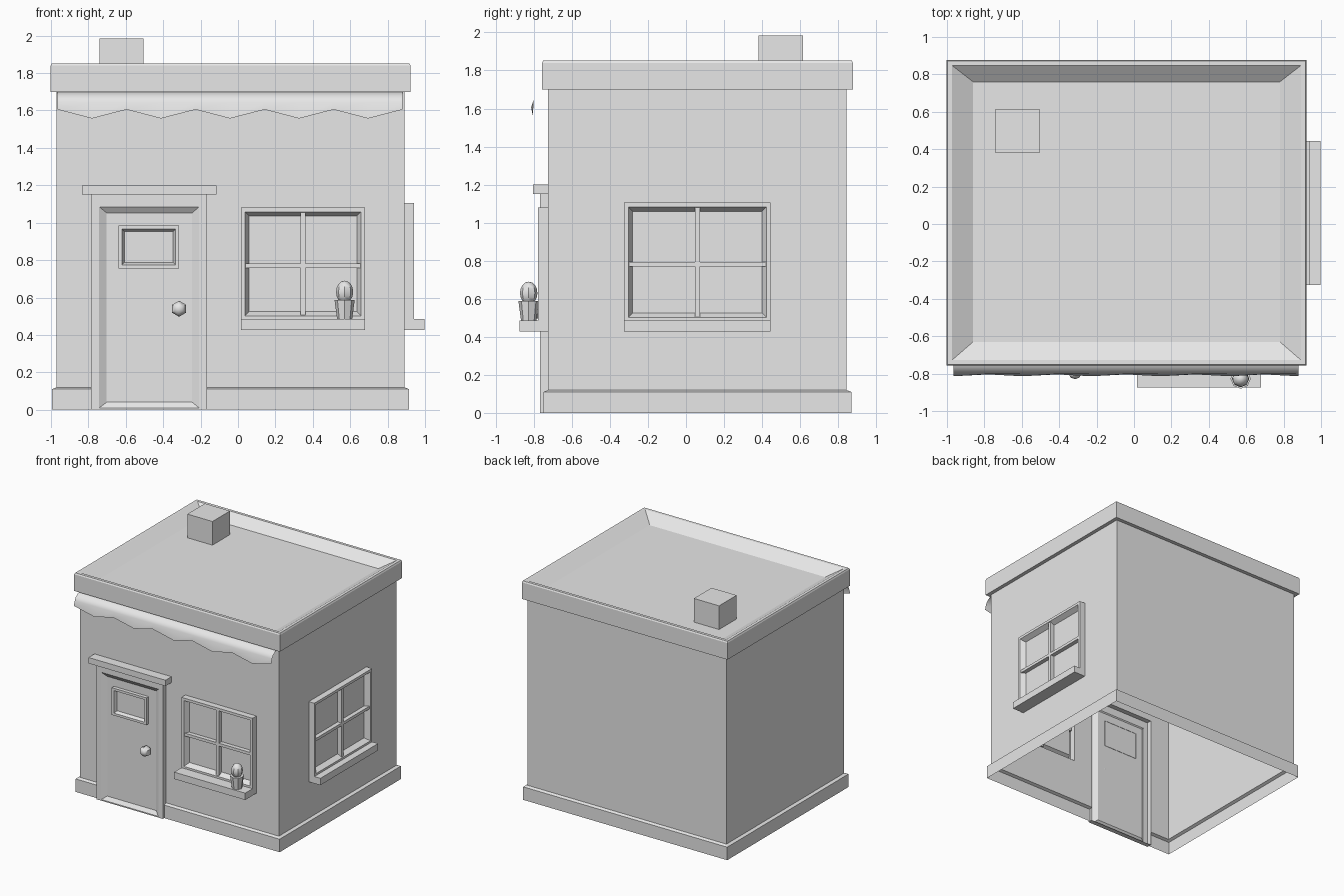
import bpy, bmesh
from mathutils import Vector, Matrix

cube = bpy.data.objects.get("Cube")
if cube:
    bpy.data.objects.remove(cube, do_unlink=True)

grey = bpy.data.materials.new("plain grey")
grey.use_nodes = True
COLOUR = (0.8, 0.8, 0.8, 1)
grey.diffuse_color = COLOUR
grey.node_tree.nodes["Principled BSDF"].inputs["Base Color"].default_value = COLOUR

# Wall planes of the house
FRONT, BACK, LEFT, RIGHT = -0.725, 0.845, 0.89, -0.97


# Mappings from (across, up, outward) to world space
def on_front(u, v, w):
    return (u, FRONT - w, v)


def on_side(u, v, w):
    return (LEFT + w, u, v)


def flat(u, v, w):
    return (u, v, w)


def finish(name, bm, smooth=False):
    mesh = bpy.data.meshes.new(name)
    bm.to_mesh(mesh)
    bm.free()
    mesh.materials.append(grey)
    obj = bpy.data.objects.new(name, mesh)
    bpy.context.collection.objects.link(obj)
    if smooth:
        bpy.ops.object.select_all(action='DESELECT')
        obj.select_set(True)
        bpy.context.view_layer.objects.active = obj
        bpy.ops.object.shade_smooth_by_angle(angle=0.7)
    return obj


def loft(rings, place=flat, start=False):
    """Skin rectangular rings (u0, u1, v0, v1, w) and cap the last one."""
    bm = bmesh.new()
    loops = []
    for u0, u1, v0, v1, w in rings:
        corners = ((u0, v0), (u1, v0), (u1, v1), (u0, v1))
        loops.append([bm.verts.new(place(u, v, w)) for u, v in corners])
    for a, b in zip(loops, loops[1:]):
        for i in range(4):
            j = (i + 1) % 4
            bm.faces.new((a[i], a[j], b[j], b[i]))
    bm.faces.new(loops[-1])
    if start:
        bm.faces.new(loops[0][::-1])
    return bm


def grow(rect, d, w):
    u0, u1, v0, v1 = rect
    return (u0 - d, u1 + d, v0 - d, v1 + d, w)


def box(name, rect, w0, w1, place=flat):
    return finish(name, loft([(*rect, w0), (*rect, w1)], place, True))


def punch(bm, axis, on_wall, u0, u1, v0, v1):
    """Cut a rectangular opening in the wall faces."""
    for ax, value in ((axis, u0), (axis, u1), (2, v0), (2, v1)):
        faces = [f for f in bm.faces if on_wall(f.calc_center_median())]
        geom = set(faces)
        for f in faces:
            geom.update(f.edges)
            geom.update(f.verts)
        co, no = Vector(), Vector()
        co[ax], no[ax] = value, 1
        bmesh.ops.bisect_plane(bm, geom=list(geom), plane_co=co, plane_no=no)
    doomed = []
    for f in bm.faces:
        c = f.calc_center_median()
        if on_wall(c) and u0 < c[axis] < u1 and v0 < c.z < v1:
            doomed.append(f)
    bmesh.ops.delete(bm, geom=doomed, context='FACES')


DOOR = (-0.785, -0.165, 0, 1.15)
FRONT_WINDOW = (0.015, 0.68, 0.48, 1.08)
SIDE_WINDOW = (-0.325, 0.445, 0.48, 1.105)

# House shell: skirting, walls, cornice, parapet and sunken roof, open below
wall = (RIGHT, LEFT, FRONT, BACK)
shell = loft([
    grow(wall, 0.024, 0), grow(wall, 0.024, 0.11), grow(wall, 0, 0.12),
    grow(wall, 0, 1.7), grow(wall, 0.032, 1.7), grow(wall, 0.032, 1.84),
    grow(wall, 0.026, 1.852), grow(wall, 0.002, 1.852),
    (-0.86, 0.78, -0.63, 0.76, 1.785)])


def front_wall(c):
    return c.y < FRONT + 0.01 and c.z < 1.6


def side_wall(c):
    return c.x > LEFT - 0.01 and 0.12 < c.z < 1.6


punch(shell, 0, front_wall, DOOR[0], DOOR[1], -0.1, DOOR[3])
punch(shell, 0, front_wall, *FRONT_WINDOW)
punch(shell, 1, side_wall, *SIDE_WINDOW)
finish("house_shell", shell)

# Chimney
box("chimney", (-0.74, -0.505, 0.38, 0.615), 1.78, 1.985)

# Door with bevelled surround, lintel and small window
finish("door", loft([
    (*DOOR, 0), (*DOOR, 0.042), (-0.742, -0.208, 0.01, 1.085, 0.042),
    (-0.702, -0.245, 0.04, 1.052, 0.018)], on_front))
box("door_lintel", (-0.835, -0.115, 1.15, 1.2), 0, 0.08, on_front)
pane = (-0.64, -0.315, 0.755, 0.985)
finish("door_window", loft([
    grow(pane, 0, 0.015), grow(pane, 0, 0.048), grow(pane, -0.02, 0.048),
    grow(pane, -0.032, 0.02)], on_front))

# Door knob
bm = bmesh.new()
bmesh.ops.create_uvsphere(bm, u_segments=6, v_segments=5, radius=0.045,
                          matrix=Matrix.Translation((-0.315, -0.785, 0.54))
                          @ Matrix.Rotation(1.5708, 4, 'X'))
finish("door_knob", bm, True)


# Windows: frame with sloped reveal, crossing bars and a sill
def window(name, rect, place, sill_depth):
    finish(name + "_frame", loft([
        grow(rect, 0, 0), grow(rect, 0, 0.052), grow(rect, -0.022, 0.052),
        grow(rect, -0.045, 0.01)], place))
    u0, u1, v0, v1 = rect
    mid_u, mid_v = (u0 + u1) / 2, (v0 + v1) / 2 - 0.01
    t = 0.022
    bars = {"upright": (mid_u - 0.014, mid_u + 0.014, v0 + t, v1 - t),
            "crossbar": (u0 + t, u1 - t, mid_v - 0.012, mid_v + 0.012)}
    for part, bar in bars.items():
        box(name + "_" + part, bar, 0.01, 0.046, place)
    box(name + "_sill", (u0, u1, 0.427, 0.485), 0, sill_depth, place)


window("front_window", FRONT_WINDOW, on_front, 0.15)
window("side_window", SIDE_WINDOW, on_side, 0.108)

# Potted cactus on the front sill
bm = bmesh.new()
bmesh.ops.create_cone(bm, cap_ends=True, segments=8, radius1=0.04, radius2=0.054,
                      depth=0.105, matrix=Matrix.Translation((0.57, -0.827, 0.535)))
finish("plant_pot", bm)
bm = bmesh.new()
bmesh.ops.create_uvsphere(bm, u_segments=8, v_segments=8, radius=0.046,
                          matrix=Matrix.Translation((0.57, -0.827, 0.63))
                          @ Matrix.Diagonal((1, 1, 1.3, 1)))
finish("cactus", bm, True)

# Awning: curved cloth sheet with a zigzag hem
bm = bmesh.new()
columns = []
for i in range(11):
    x = -0.965 + i * 0.1845
    hem = (-0.804, 1.557) if i % 2 else (-0.814, 1.605)
    profile = [(FRONT, 1.7), (-0.765, 1.688), (-0.79, 1.668), (-0.802, 1.645), hem]
    columns.append([bm.verts.new((x, y, z)) for y, z in profile])
for a, b in zip(columns, columns[1:]):
    for k in range(len(a) - 1):
        bm.faces.new((a[k + 1], b[k + 1], b[k], a[k]))
finish("awning", bm, True)
